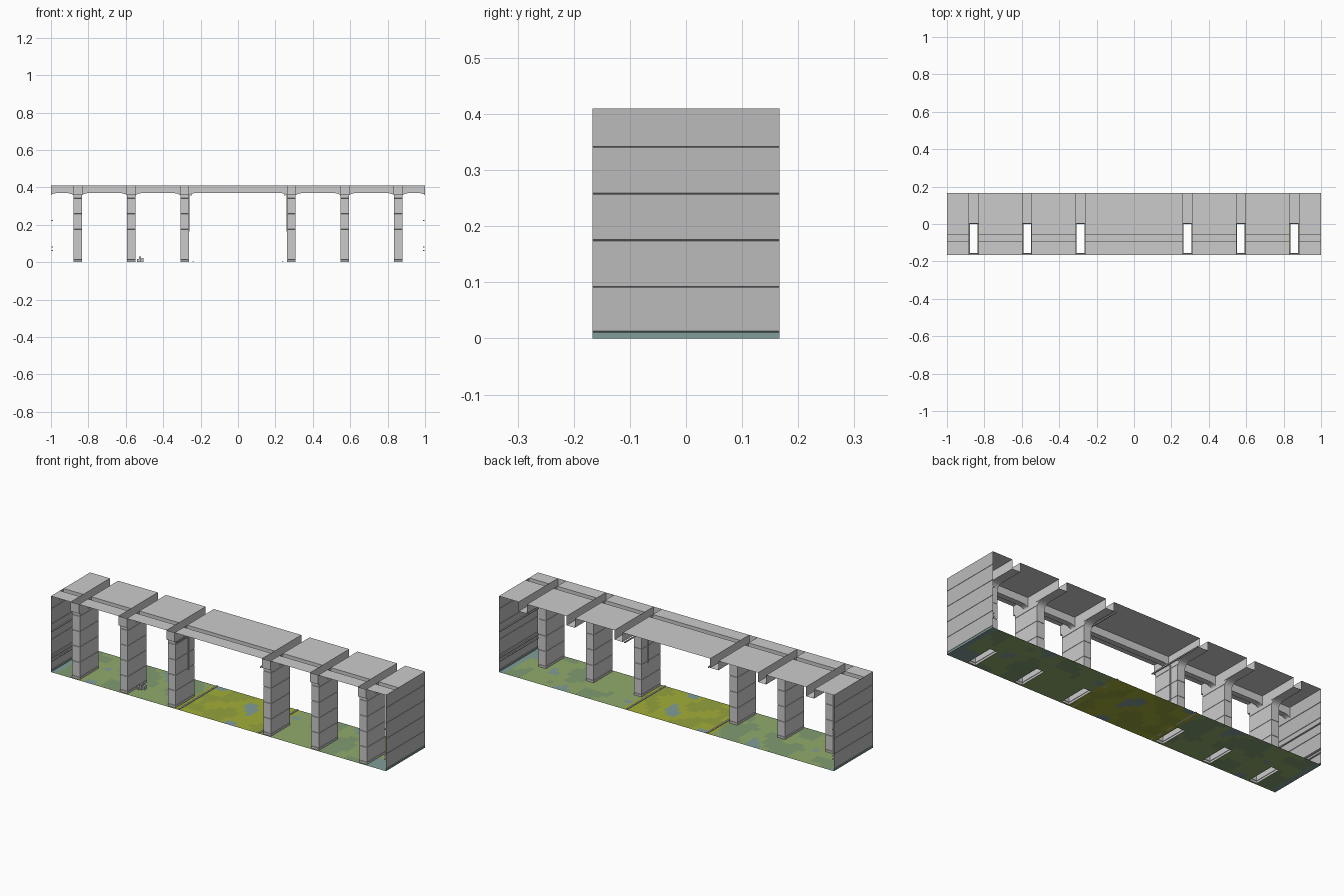
import bpy, bmesh
from math import sin, cos, pi
from mathutils import Vector, noise

if "Cube" in bpy.data.objects:
    bpy.data.objects.remove(bpy.data.objects["Cube"])

D, H = 0.167, 0.41                      # half depth, hall height
BAYS = [s * k * 2 / 7 for k in (1, 2, 3) for s in (-1, 1)]
PW, PY0, PY1 = 0.0225, -0.157, 0.003    # pillar half width, front, back
BW, BZ = 0.0245, 0.36                   # cross beam half width, underside
GY0, GY1, GZ = -0.09, -0.06, 0.37       # long beam front, back, underside
JOINTS = [0.012, 0.092, 0.175, 0.258, 0.341]


def make(name, faces, mats=None, idx=None):
    """Mesh object from a list of polygons given as point lists."""
    bm = bmesh.new()
    for i, pts in enumerate(faces):
        f = bm.faces.new([bm.verts.new(p) for p in pts])
        if idx:
            f.material_index = idx[i]
    bmesh.ops.remove_doubles(bm, verts=bm.verts, dist=1e-5)
    me = bpy.data.meshes.new(name)
    bm.to_mesh(me)
    bm.free()
    for m in mats or []:
        me.materials.append(m)
    ob = bpy.data.objects.new(name, me)
    bpy.context.collection.objects.link(ob)
    return ob


def strip(line, offset):
    """Quads between a polyline and its copy moved by offset."""
    a = [Vector(p) for p in line]
    o = Vector(offset)
    return [[p, q, q + o, p + o] for p, q in zip(a, a[1:])]


def sheet(x0, x1, y0, y1, z):
    return [(x0, y0, z), (x1, y0, z), (x1, y1, z), (x0, y1, z)]


def box(name, x0, x1, y0, y1, z0, z1):
    ring = [(x0, y0, z0), (x1, y0, z0), (x1, y1, z0), (x0, y1, z0), (x0, y0, z0)]
    return make(name, strip(ring, (0, 0, z1 - z0))
                + [sheet(x0, x1, y0, y1, z0)[::-1], sheet(x0, x1, y0, y1, z1)])


def grooved_levels(top):
    """(z, inset) pairs that cut a fine V joint at each course."""
    out = [(0, 0)]
    for z in JOINTS:
        out += [(z - 0.001, 0), (z, 0.002), (z + 0.001, 0)]
    return out + [(top, 0)]


def corbel(name, start, along, across, drop, length):
    """Curved bracket: quarter-arc underside swept across the beam."""
    s, a, c = Vector(start), Vector(along), Vector(across)
    arc = [s + a * length * (1 - cos(t * pi / 10)) + Vector((0, 0, -drop * (1 - sin(t * pi / 10))))
           for t in range(6)]
    poly = [s] + arc
    make(name, strip(arc, c) + [poly, [p + c for p in poly][::-1]])


# floor colours
palette = [(0.36, 0.42, 0.04, 1), (0.30, 0.36, 0.05, 1), (0.28, 0.40, 0.15, 1),
           (0.22, 0.33, 0.16, 1), (0.22, 0.34, 0.32, 1)]
mats = []
for i, c in enumerate(palette):
    m = bpy.data.materials.new("ground_%d" % i)
    m.diffuse_color = c
    mats.append(m)

# floor with openings under the hollow pillars
cuts = sorted([-1, 1] + [b - PW for b in BAYS] + [b + PW for b in BAYS])
xs = []
for a, b in zip(cuts, cuts[1:]):
    n = max(1, round((b - a) / 0.03))
    xs += [a + (b - a) * k / n for k in range(n)]
xs.append(1)
ys = [-D, PY0] + [PY0 + (PY1 - PY0) * k / 5 for k in range(1, 6)] + \
     [PY1 + (D - PY1) * k / 5 for k in range(1, 6)]
faces, idx = [], []
for x0, x1 in zip(xs, xs[1:]):
    for y0, y1 in zip(ys, ys[1:]):
        cx, cy = (x0 + x1) / 2, (y0 + y1) / 2
        if PY0 < cy < PY1 and any(abs(cx - b) < PW for b in BAYS):
            continue
        v = noise.noise(Vector((cx * 7, cy * 7, 3)))
        base = 0 if abs(cx) < 0.27 else 2
        idx.append(4 if v > 0.35 or abs(cx) > 0.97 else base + (v < -0.1))
        faces.append(sheet(x0, x1, y0, y1, 0))
make("floor", faces, mats, idx)

# end walls with fine course joints
for s in (-1, 1):
    line = [(s * (1 - i), -D, z) for z, i in grooved_levels(H)]
    f = strip(line, (0, 2 * D, 0))
    make("end_wall", f, [bpy.data.materials.new("stone"), mats[4]],
         [1 if max(p[2] for p in q) < 0.0121 else 0 for q in f])
for m in bpy.data.materials:
    if m.name.startswith("stone"):
        m.diffuse_color = (0.5, 0.5, 0.5, 1)

for b in BAYS:
    # hollow pillar, open at top and bottom
    rings = [[(b - PW + i, PY0 + i, z), (b + PW - i, PY0 + i, z),
              (b + PW - i, PY1 - i, z), (b - PW + i, PY1 - i, z)]
             for z, i in grooved_levels(0.372)]
    make("pillar", [[r[k], r[(k + 1) % 4], q[(k + 1) % 4], q[k]]
                    for r, q in zip(rings, rings[1:]) for k in range(4)])
    # cross beam: open-topped channel, no bottom over the pillar
    f = strip([(b - BW, -D, BZ), (b - BW, -D, H)], (0, 2 * D, 0))
    f += strip([(b + BW, -D, BZ), (b + BW, -D, H)], (0, 2 * D, 0))
    f += [sheet(b - BW, b + BW, PY1, D, BZ), sheet(b - BW, b + BW, -D, PY0, BZ)]
    f += strip([(b - BW, -D, BZ), (b + BW, -D, BZ)], (0, 0, H - BZ))
    make("cross_beam", f)
    # bracket behind the pillar
    corbel("rear_corbel", (b - PW, PY1, BZ), (0, 1, 0), (2 * PW, 0, 0), 0.03, 0.04)

# ceiling bays: panels, long channel beam and side brackets
edges = [-1] + sorted(BAYS) + [1]
for a, b in zip(edges, edges[1:]):
    x0 = a if a == -1 else a + BW
    x1 = b if b == 1 else b - BW
    make("ceiling_panel", [sheet(x0, x1, GY1, D, H)])
    make("front_ceiling_strip", [sheet(x0, x1, -D, GY0, H)])
    make("long_beam", strip([(x0, GY0, H), (x0, GY0, GZ), (x0, GY1, GZ), (x0, GY1, H)],
                            (x1 - x0, 0, 0)))
    corbel("side_corbel", (x0, GY0, GZ), (1, 0, 0), (0, GY1 - GY0, 0), 0.014, 0.045)
    corbel("side_corbel", (x1, GY0, GZ), (-1, 0, 0), (0, GY1 - GY0, 0), 0.014, 0.045)

# thin rails, pipes and wall trims
for s in (-1, 1):
    box("floor_rail", s * 0.24 - 0.004, s * 0.24 + 0.004, -D, D, 0, 0.004)
    box("ceiling_pipe", s * 0.25 - 0.003, s * 0.25 + 0.003, -D, D, 0.357, 0.363)
    box("pillar_pipe", s * 0.261 - 0.002, s * 0.261 + 0.002, -0.05, -0.046, 0.165, H - 0.05)
    for z in (0.06, 0.078, 0.22):
        box("wall_trim", s * 0.993 - 0.003, s * 0.993 + 0.003, -D, D, z, z + 0.005)

# small crates on the floor
for k, h in enumerate((0.016, 0.03, 0.022)):
    x = -0.54 + k * 0.012
    box("crate", x, x + 0.01, -0.09 + k * 0.008, -0.075 + k * 0.008, 0, h)

for m in bpy.data.materials:
    if m.users and not m.is_grease_pencil:
        m.use_nodes = True
        m.node_tree.nodes["Principled BSDF"].inputs["Base Color"].default_value = m.diffuse_color
